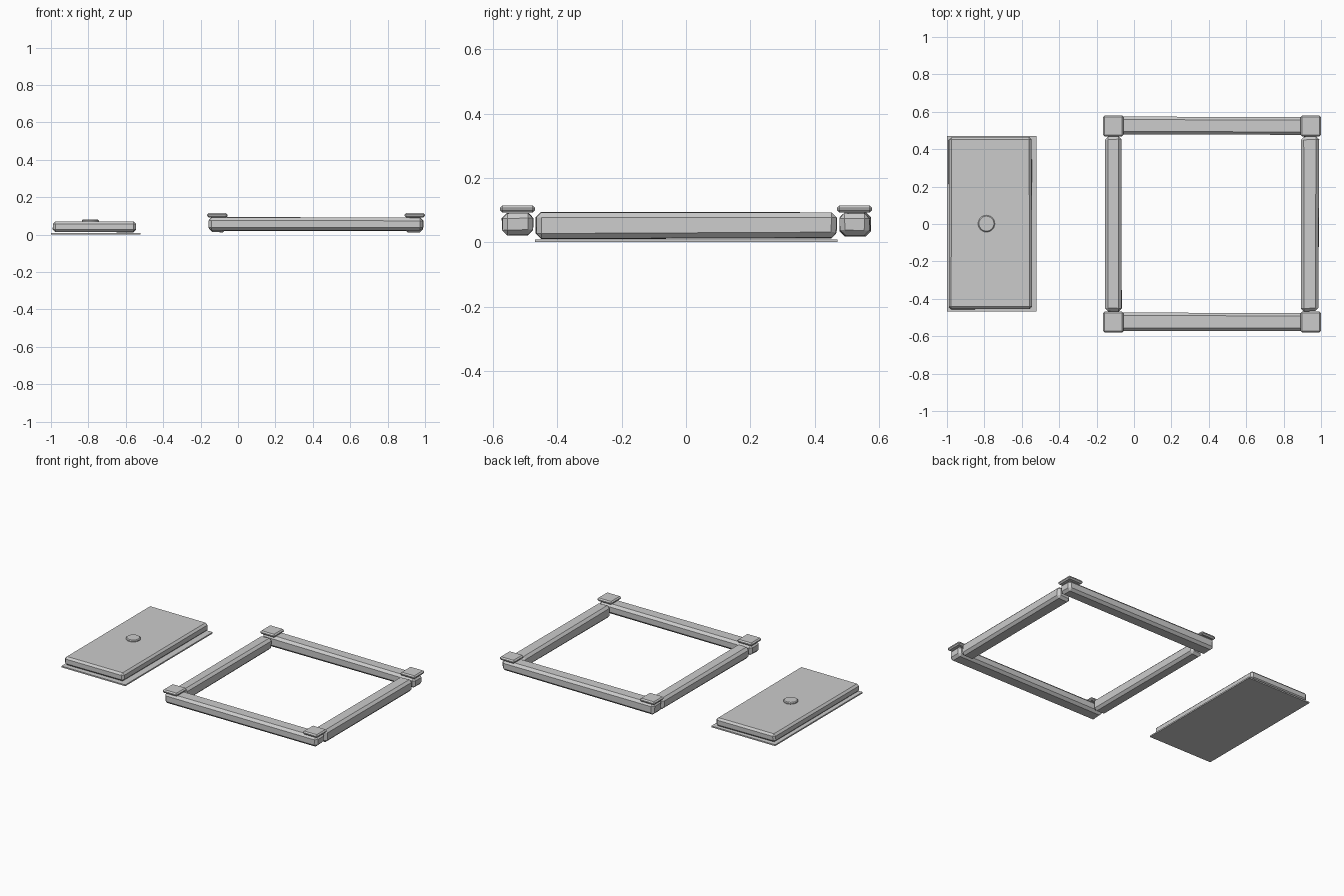
import bpy, bmesh, random
from mathutils import Vector

if "Cube" in bpy.data.objects:
    bpy.data.objects.remove(bpy.data.objects["Cube"])

random.seed(4)

def block(name, x, y, z, bevel=0.0, jitter=0.0):
    """Box between the given ranges, corners nudged inward or outward, edges chamfered."""
    bm = bmesh.new()
    bmesh.ops.create_cube(bm, size=1)
    for v in bm.verts:
        p = Vector([r[0] + (c + 0.5) * (r[1] - r[0]) for c, r in zip(v.co, (x, y, z))])
        v.co = p + Vector([random.uniform(-jitter, jitter) for _ in range(3)])
    if bevel:
        bmesh.ops.bevel(bm, geom=bm.edges[:], offset=bevel, segments=1,
                        affect='EDGES', profile=0.5)
    me = bpy.data.meshes.new(name)
    bm.to_mesh(me)
    bm.free()
    ob = bpy.data.objects.new(name, me)
    bpy.context.collection.objects.link(ob)
    return ob

# Door panel on its thin base plate
block("base_plate", (-1.0, -0.52), (-0.469, 0.471), (0.0, 0.009))
block("panel_slab", (-0.991, -0.547), (-0.455, 0.464), (0.013, 0.071), 0.013, 0.002)

# Round chamfered boss on the panel
bpy.ops.mesh.primitive_cylinder_add(vertices=24, radius=0.045, depth=0.016,
                                    location=(-0.789, 0.002, 0.073))
boss = bpy.context.object
boss.name = "panel_boss"
mod = boss.modifiers.new("chamfer", 'BEVEL')
mod.width = 0.005
mod.segments = 1
mod.limit_method = 'ANGLE'

# Four rough-hewn frame beams
B, J = 0.016, 0.003
block("front_beam", (-0.156, 0.99), (-0.573, -0.474), (0.022, 0.092), B, J)
block("back_beam", (-0.156, 0.99), (0.477, 0.572), (0.021, 0.092), B, J)
block("left_beam", (-0.153, -0.066), (-0.465, 0.468), (0.014, 0.092), B, J)
block("right_beam", (0.893, 0.988), (-0.467, 0.467), (0.013, 0.092), B, J)

# Square corner caps
for sx, cx in (("left", -0.11), ("right", 0.945)):
    for sy, cy in (("front", -0.524), ("back", 0.524)):
        block(f"{sy}_{sx}_cap", (cx - 0.055, cx + 0.055), (cy - 0.055, cy + 0.055),
              (0.092, 0.114), 0.008)
